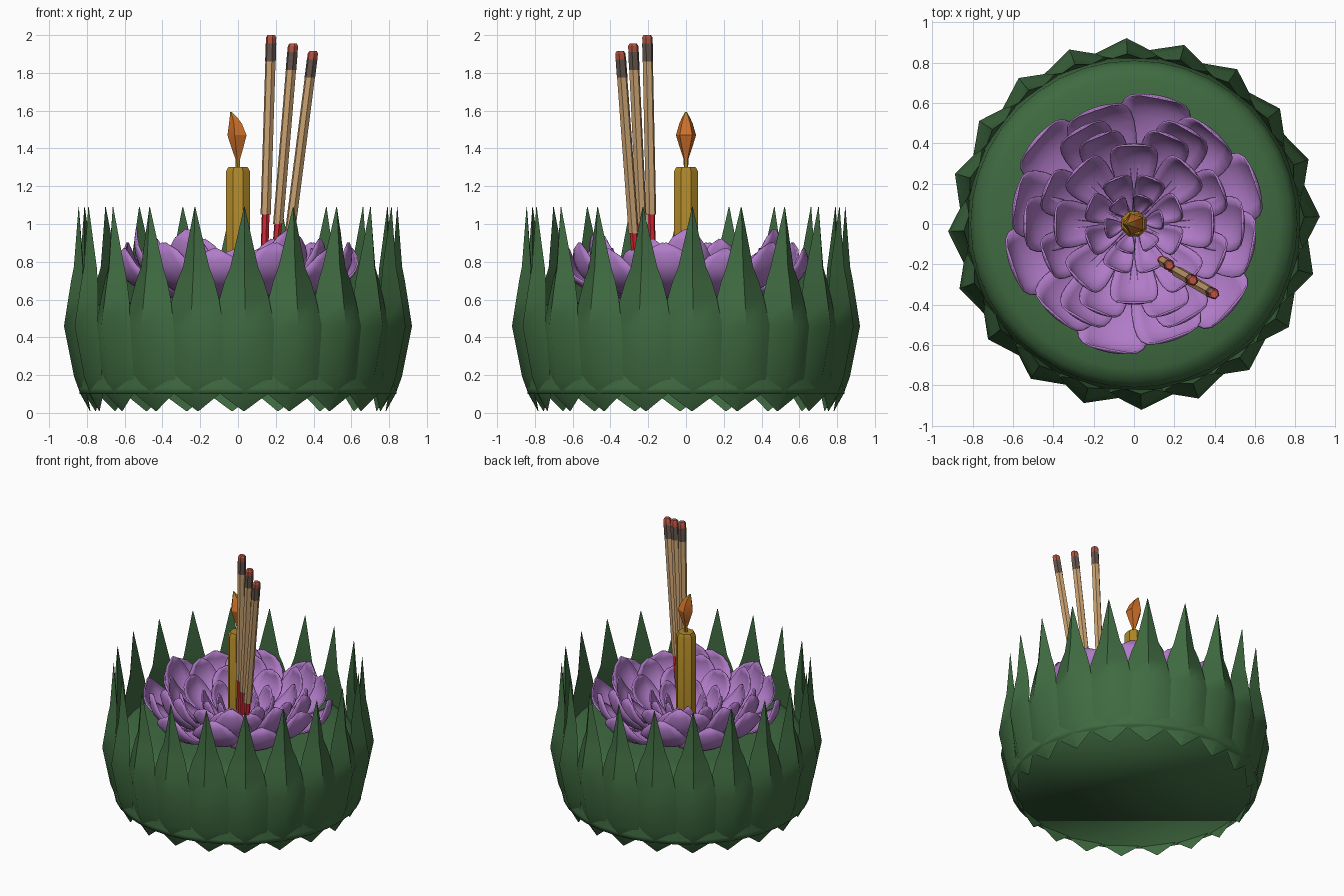
import bpy, bmesh, math
from mathutils import Vector

if "Cube" in bpy.data.objects:
    bpy.data.objects.remove(bpy.data.objects["Cube"])


def mat(name, r, g, b):
    m = bpy.data.materials.new(name)
    m.diffuse_color = (r, g, b, 1)
    m.use_nodes = True
    m.node_tree.nodes["Principled BSDF"].inputs["Base Color"].default_value = m.diffuse_color
    return m


GREEN = mat("leaf_green", .050, .145, .052)
PURPLE = mat("petal_purple", .44, .2, .58)
GOLD = mat("candle_gold", .42, .24, .02)
ORANGE = mat("flame_orange", .62, .16, .02)
TAN = mat("incense_tan", .60, .37, .17)
ASH = mat("ash_brown", .13, .09, .075)
EMBER = mat("ember_red", .47, .09, .055)
RED = mat("stick_red", .68, .02, .035)


def finish(name, bm, mats, angle=30):
    bmesh.ops.remove_doubles(bm, verts=bm.verts, dist=1e-5)
    me = bpy.data.meshes.new(name)
    bm.to_mesh(me)
    bm.free()
    for m in mats:
        me.materials.append(m)
    for p in me.polygons:
        p.use_smooth = True
    me.set_sharp_from_angle(angle=math.radians(angle))
    ob = bpy.data.objects.new(name, me)
    bpy.context.collection.objects.link(ob)
    return ob


def skin(bm, rows, closed=True, bands=None):
    """Join rows of points into quads; bands gives a material per gap."""
    vs = [[bm.verts.new(p) for p in r] for r in rows]
    n = len(rows[0])
    for i in range(len(vs) - 1):
        for j in range(n if closed else n - 1):
            k = (j + 1) % n
            f = bm.faces.new((vs[i][j], vs[i][k], vs[i + 1][k], vs[i + 1][j]))
            f.material_index = bands[i] if bands else 0
    if closed:
        for r, b in ((vs[0][::-1], 0), (vs[-1], -1)):
            f = bm.faces.new(r)
            f.material_index = bands[b] if bands else 0


def ring(c, r, n, phase=0.0):
    return [(c[0] + r * math.cos(phase + j * math.tau / n),
             c[1] + r * math.sin(phase + j * math.tau / n), c[2]) for j in range(n)]


# Round trunk body, softly shaded all over
bm = bmesh.new()
body = [(.84, .1), (.84, .13), (.82, .3), (.81, .5), (.78, .555), (.72, .58), (.55, .585)]
skin(bm, [ring((0, 0, z), r, 40) for r, z in body])
finish("trunk_base", bm, [GREEN], 180)

# Twenty folded leaves around the rim: z, ridge radius, half width, fold depth
LEAF = [(.01, .785, .004, .003), (.1, .835, .125, .035), (.19, .868, .15, .055),
        (.46, .922, .158, .08), (.6, .90, .132, .07), (.7, .884, .103, .06),
        (.77, .87, .074, .05), (1.09, .845, .002, .002)]
bm = bmesh.new()
for i in range(20):
    a = math.radians(2.3 + 18 * i)
    out = Vector((math.cos(a), math.sin(a), 0))
    tan = Vector((-math.sin(a), math.cos(a), 0))
    rows = []
    for z, r, w, d in LEAF:
        up = Vector((0, 0, z))
        rows.append([out * r + up,
                     out * (r - d + .06 * w) + tan * w + up,
                     out * (r - d - .06 * w) - tan * w + up])
    skin(bm, rows)
finish("folded_leaves", bm, [GREEN], 50)


# Layers of cupped flower petals
def petal(bm, ang, R, h, W, cup, curl):
    out = Vector((math.cos(ang), math.sin(ang), 0))
    tan = Vector((-math.sin(ang), math.cos(ang), 0))
    rows = []
    for i in range(12):
        t = i / 11
        r = .04 + (R - .04) * math.sin(math.radians(100) * t)
        z = .59 + h * t ** curl
        w = W * (.06 + .94 * max(0, math.sin(math.pi * t ** 1.3)) ** .7)
        row = []
        for j in range(7):
            u = j / 3 - 1
            row.append(out * (r - .12 * w * u * u) + tan * (w * u)
                       + Vector((0, 0, z + cup * w * u * u)))
        rows.append(row)
    skin(bm, rows, closed=False)


# name, count, first angle, radius, height, half width, cup, curl
LAYERS = [("outer_petals", 6, 19, .65, .28, .18, .2, 2.5),
          ("second_petals", 6, 49, .61, .31, .17, .3, 2.3),
          ("third_petals", 6, 0, .55, .38, .14, .35, 2),
          ("fourth_petals", 8, 22.5, .48, .33, .12, .35, 2),
          ("inner_petals", 8, 0, .40, .28, .12, .4, 1.8),
          ("small_petals", 8, 22.5, .25, .25, .075, .5, 1.8),
          ("centre_petals", 6, 10, .15, .22, .05, .5, 1.8)]
for name, n, a0, R, h, W, cup, curl in LAYERS:
    bm = bmesh.new()
    for i in range(n):
        petal(bm, math.radians(a0 + 360 / n * i), R, h, W, cup, curl)
    ob = finish(name, bm, [PURPLE], 45)
    s = ob.modifiers.new("thickness", "SOLIDIFY")
    s.thickness = .01

# Candle with a bevelled top
bm = bmesh.new()
skin(bm, [ring((0, 0, z), r, 8, math.pi / 8)
          for z, r in ((.585, .068), (1.28, .068), (1.303, .054))])
finish("candle", bm, [GOLD])

# Wick and flame with a bent tip
bm = bmesh.new()
FLAME = [(0, 1.30, .012), (0, 1.345, .014), (0, 1.39, .03), (0, 1.47, .056),
         (-.01, 1.53, .038), (-.02, 1.56, .024), (-.036, 1.592, .006)]
skin(bm, [ring((x, 0, z), r, 5, math.pi) for x, z, r in FLAME],
     bands=[0, 1, 1, 1, 1, 0])
finish("flame", bm, [GOLD, ORANGE])

# Three incense sticks: foot, top, height where the red handle ends
STICKS = [((.132, -.175, .585), (.176, -.205, 2.0), 1.05),
          ((.178, -.215, .585), (.292, -.28, 1.955), 1.0),
          ((.228, -.25, .585), (.398, -.348, 1.915), .95)]
for i, (foot, top, zr) in enumerate(STICKS):
    foot, top = Vector(foot), Vector(top)
    zt = top.z
    prof = [(foot.z, .021), (zr, .021), (zr, .028), (zt - .14, .028), (zt - .14, .029),
            (zt - .045, .029), (zt - .045, .028), (zt - .012, .028), (zt, .02)]
    rows = []
    for z, r in prof:
        c = foot.lerp(top, (z - foot.z) / (zt - foot.z))
        rows.append(ring(c, r, 6, math.radians(-15)))
    bm = bmesh.new()
    skin(bm, rows, bands=[0, 1, 1, 2, 2, 3, 3, 3])
    finish("incense_stick_%d" % (i + 1), bm, [RED, TAN, ASH, EMBER])
